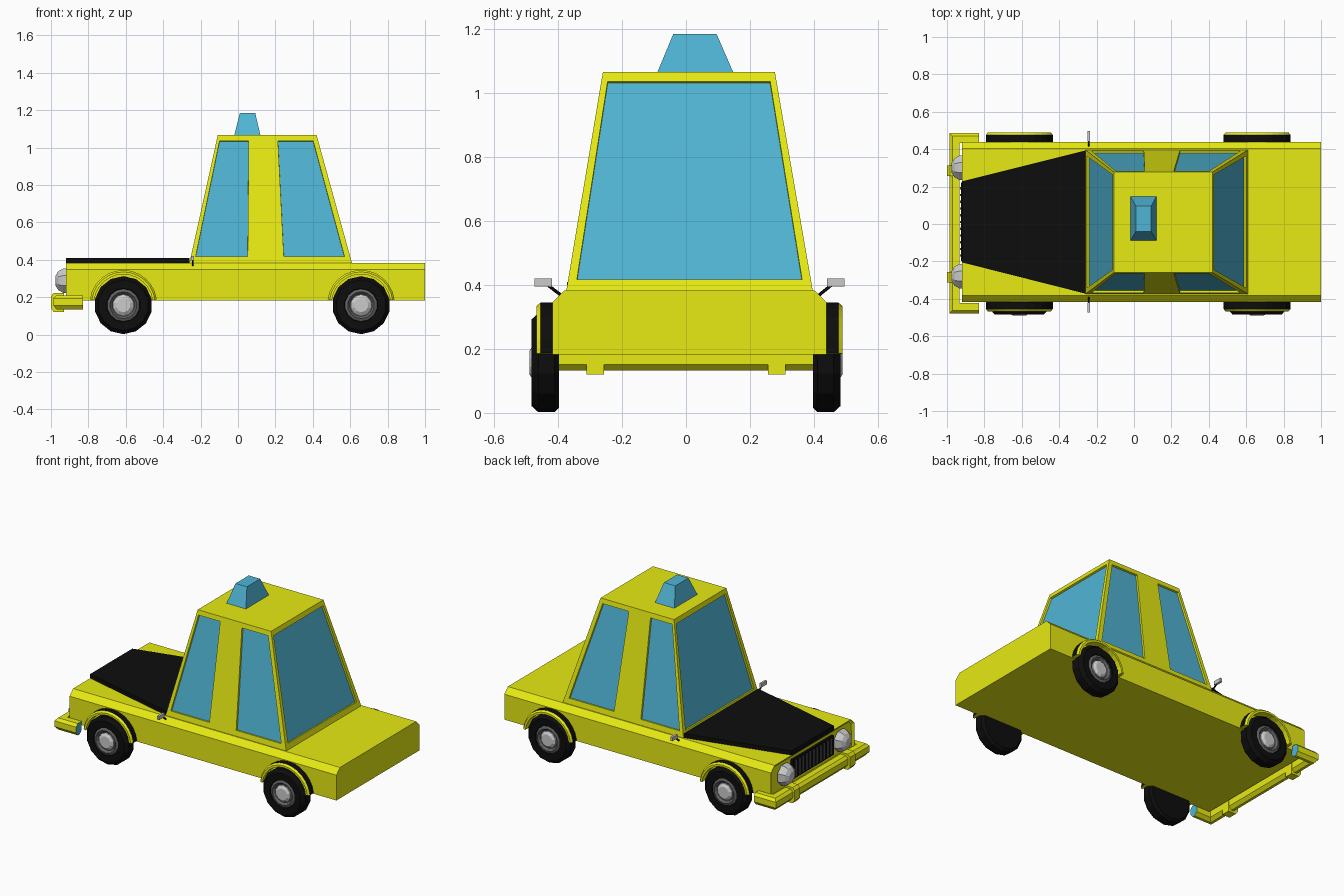
import bpy, bmesh, math
from mathutils import Vector

if "Cube" in bpy.data.objects:
    bpy.data.objects.remove(bpy.data.objects["Cube"])


def material(name, r, g, b):
    m = bpy.data.materials.new(name)
    m.diffuse_color = (r, g, b, 1)
    m.use_nodes = True
    m.node_tree.nodes["Principled BSDF"].inputs["Base Color"].default_value = m.diffuse_color
    return m


YELLOW = material("yellow_paint", 0.80, 0.83, 0.006)
BLUE = material("blue_glass", 0.08, 0.46, 0.66)
BLACK = material("black", 0.004, 0.004, 0.004)
DARK = material("dark_grey", 0.12, 0.12, 0.12)
CY = 0.011  # centre line of the body


def finish(name, bm, mats):
    bmesh.ops.recalc_face_normals(bm, faces=bm.faces)
    me = bpy.data.meshes.new(name)
    bm.to_mesh(me)
    bm.free()
    for m in mats:
        me.materials.append(m)
    ob = bpy.data.objects.new(name, me)
    bpy.context.collection.objects.link(ob)
    return ob


def loft(rings, closed_ends=True):
    """Skin a list of equal-length closed rings; returns bmesh and end caps."""
    bm = bmesh.new()
    vs = [[bm.verts.new(p) for p in r] for r in rings]
    n = len(rings[0])
    for a, b in zip(vs, vs[1:]):
        for i in range(n):
            bm.faces.new((a[i], a[(i + 1) % n], b[(i + 1) % n], b[i]))
    caps = [bm.faces.new(vs[0]), bm.faces.new(vs[-1])] if closed_ends else []
    bm.normal_update()
    return bm, caps


def rect(x0, x1, y0, y1, z):
    return [(x0, y0, z), (x1, y0, z), (x1, y1, z), (x0, y1, z)]


def box(name, x0, x1, y0, y1, z0, z1, *mats):
    return finish(name, loft([rect(x0, x1, y0, y1, z0), rect(x0, x1, y0, y1, z1)])[0], mats)


def lathe(name, profile, n, loc, axis, *mats):
    """Revolve (radius, height) points around an axis through loc."""
    q = Vector(axis).to_track_quat('Z', 'Y')
    rings = []
    for r, h in profile:
        ring = []
        for i in range(n):
            a = 2 * math.pi * (i + 0.5) / n
            ring.append(Vector(loc) + q @ Vector((r * math.cos(a), r * math.sin(a), h)))
        rings.append(ring)
    return finish(name, loft(rings)[0], mats)


# Lower body: chamfered section, with a recessed nose panel
section = [(-0.428, 0.182), (0.428, 0.182), (0.428, 0.347), (0.392, 0.383), (-0.392, 0.383), (-0.428, 0.347)]
bm, caps = loft([[(x, CY + y, z) for y, z in section] for x in (-0.92, 1.0)])
bmesh.ops.recalc_face_normals(bm, faces=bm.faces)
bmesh.ops.inset_individual(bm, faces=[caps[0]], thickness=0.018, depth=-0.012)
finish("body", bm, [YELLOW])

# Hood panel, narrowing toward the nose
hood = [(-0.92, -0.205), (-0.26, -0.372), (-0.26, 0.393), (-0.92, 0.228)]
finish("hood", loft([[(x, y, z) for x, y in hood] for z in (0.38, 0.41)])[0], [BLACK])

# Cabin: tapered walls divided into frame strips and recessed windows
low = [Vector(p) for p in rect(-0.26, 0.61, -0.375, 0.397, 0.38)]
top = [Vector(p) for p in rect(-0.108, 0.42, -0.26, 0.278, 1.067)]
V = [0, 0.055, 0.955, 1]
SIDE_LOW = [0, 0.03, 0.359, 0.582, 0.965, 1]
SIDE_TOP = [0, 0.03, 0.315, 0.605, 0.95, 1]
END = [0, 0.036, 0.964, 1]
bm = bmesh.new()
windows = []
for k in range(4):
    a, b, c, d = low[k], low[(k + 1) % 4], top[(k + 1) % 4], top[k]
    ul, ut = (END, END) if k % 2 else (SIDE_LOW, SIDE_TOP)
    if k == 2:
        ul, ut = [[1 - u for u in reversed(s)] for s in (ul, ut)]
    grid = []
    for v in V:
        left, right = a.lerp(d, v), b.lerp(c, v)
        grid.append([bm.verts.new(left.lerp(right, p + (q - p) * v)) for p, q in zip(ul, ut)])
    for j in range(3):
        for i in range(len(ul) - 1):
            f = bm.faces.new((grid[j][i], grid[j][i + 1], grid[j + 1][i + 1], grid[j + 1][i]))
            if j == 1 and i % 2:
                windows.append(f)
bm.faces.new([bm.verts.new(p) for p in top])
bm.normal_update()
bmesh.ops.inset_individual(bm, faces=windows, thickness=0.001, depth=-0.012)
for f in windows:
    f.material_index = 1
bmesh.ops.remove_doubles(bm, verts=bm.verts, dist=0.0003)
finish("cabin", bm, [YELLOW, BLUE])

# Roof light
finish("roof_light", loft([rect(-0.02, 0.12, -0.09, 0.148, 1.065),
                           rect(0.01, 0.092, -0.04, 0.096, 1.185)])[0], [BLUE])

# Wheels and wheel arches
TYRE = [(0.10, -0.045), (0.14, -0.045), (0.155, -0.03), (0.155, 0.02), (0.135, 0.042),
        (0.09, 0.042), (0.085, 0.02)]
RIM = [(0.087, 0.0), (0.087, 0.036), (0.072, 0.042), (0.06, 0.028)]
CAP = [(0.055, 0.02), (0.055, 0.036), (0.038, 0.047)]
for end, x in (("front", -0.613), ("rear", 0.658)):
    for side, s in (("right", -1), ("left", 1)):
        tag = end + "_" + side
        loc, axis = (x, s * 0.442, 0.157), (0, s, 0)
        lathe("tyre_" + tag, TYRE, 14, loc, axis, BLACK)
        lathe("rim_" + tag, RIM, 14, loc, axis, DARK)
        lathe("hub_cap_" + tag, CAP, 10, loc, axis)
        # Half-ring flare: black outside, yellow lip and inside
        rings = []
        y_in, y_mid, y_out = (CY + s * w for w in (0.42, 0.466, 0.478))
        for i in range(13):
            a = math.radians(7 + 166 * i / 12)
            ca, sa = math.cos(a), math.sin(a)
            rings.append([(x + r * ca, y, 0.165 + r * sa) for r, y in
                          ((0.18, y_in), (0.18, y_mid), (0.17, y_out), (0.157, y_out), (0.157, y_in))])
        bm, caps = loft(rings)
        for i, f in enumerate(bm.faces):
            if i % 5 == 0 and f not in caps:
                f.material_index = 1
        finish("wheel_arch_" + tag, bm, [YELLOW, BLACK])

# Wrap-around front bumper with blue end caps
path = [(-0.83, -0.478, 0, 1), (-0.987, -0.478, 1, 1), (-0.987, 0.487, 1, -1), (-0.83, 0.487, 0, -1)]
bar = [(0, 0.155), (0, 0.193), (0.016, 0.21), (0.055, 0.21), (0.055, 0.152), (0.035, 0.133), (0.018, 0.133)]
bm, caps = loft([[(x + dx * o, y + dy * o, z) for o, z in bar] for x, y, dx, dy in path])
for f in caps:
    f.material_index = 1
finish("front_bumper", bm, [YELLOW, BLUE])

# Bumper guards, headlights and mirrors on both sides
guard = [(-0.93, 0.12), (-0.985, 0.12), (-1.0, 0.14), (-1.0, 0.205), (-0.985, 0.222), (-0.93, 0.222)]
LAMP = [(0.07, 0), (0.07, 0.02), (0.055, 0.045), (0.03, 0.06)]
for side, s in (("right", -1), ("left", 1)):
    y = s * 0.284
    finish("bumper_guard_" + side, loft([[(px, y + w, pz) for px, pz in guard] for w in (-0.028, 0.028)])[0], [YELLOW])
    lathe("headlight_" + side, LAMP, 8, (-0.915, CY + s * 0.29, 0.288), (-1, 0, 0))
    ym = CY + s * 0.4575
    box("mirror_" + side, -0.249, -0.235, ym - 0.028, ym + 0.028, 0.396, 0.421)
    p, q = Vector((-0.242, CY + s * 0.385, 0.365)), Vector((-0.242, CY + s * 0.45, 0.405))
    if s > 0:
        p.z = 0.362
    lathe("mirror_stem_" + side, [(0.005, 0), (0.005, (q - p).length)], 6, p - Vector((0, 0, 0.01)), q - p + Vector((0, 0, 0.01)), BLACK)
    p_end = None

# Grille with vertical bars
box("grille", -0.925, -0.9, CY - 0.21, CY + 0.21, 0.225, 0.35, BLACK)
for i in range(11):
    y = CY + (i - 5) * 0.036
    box("grille_bar", -0.931, -0.92, y - 0.006, y + 0.006, 0.235, 0.34, DARK)
